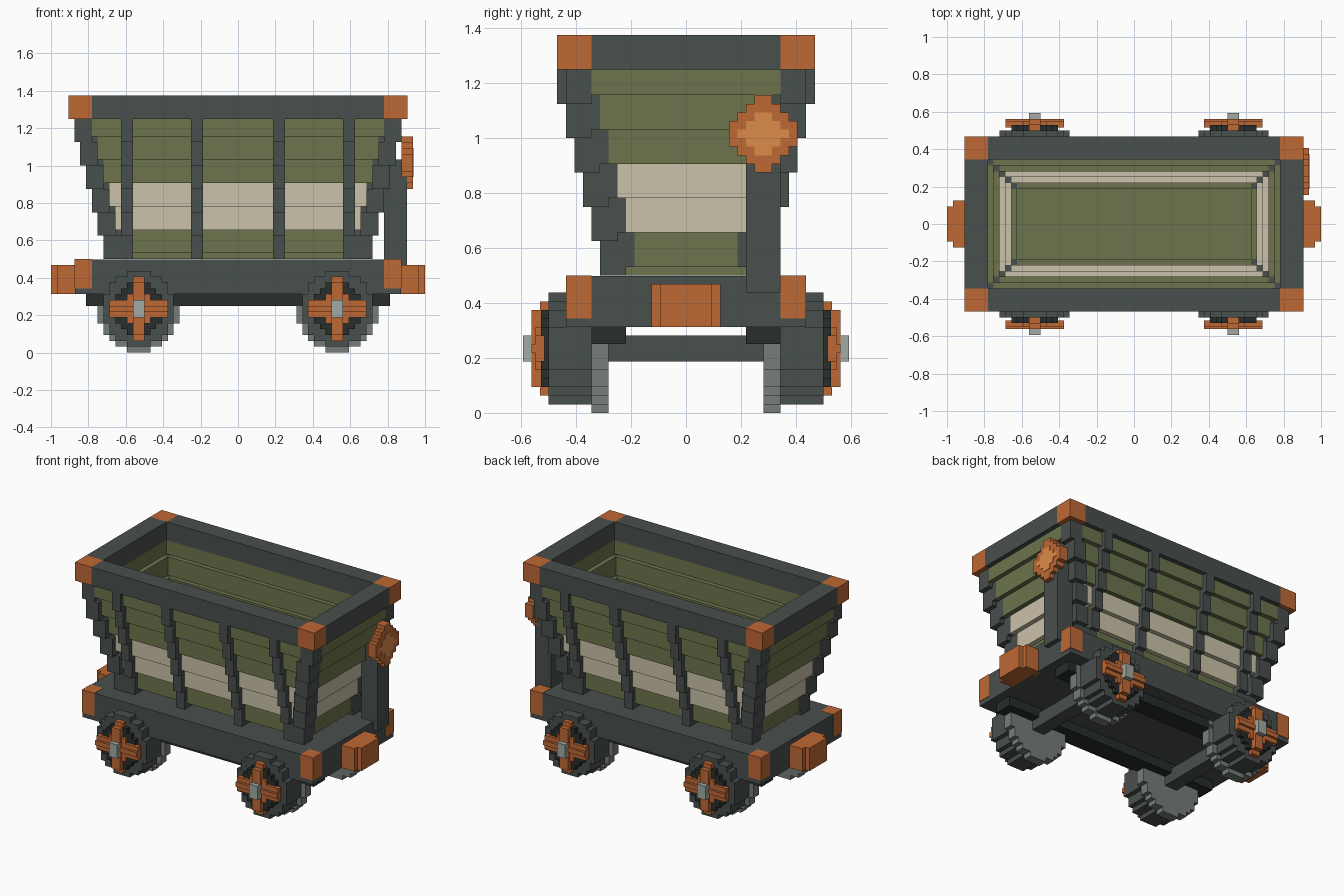
import bpy, bmesh, math

if "Cube" in bpy.data.objects:
    bpy.data.objects.remove(bpy.data.objects["Cube"])

V = 1 / 32  # block grid size; all numbers below are in grid units


def material(name, rgb):
    m = bpy.data.materials.new(name)
    m.diffuse_color = (*rgb, 1)
    m.use_nodes = True
    m.node_tree.nodes["Principled BSDF"].inputs["Base Color"].default_value = m.diffuse_color
    return m


IRON = material("slate_iron", (.066, .08, .076))
BLACK = material("dark_iron", (.021, .026, .025))
STEEL = material("steel", (.18, .205, .195))
PALE = material("pale_steel", (.36, .4, .37))
GREEN = material("green_paint", (.15, .175, .072))
CREAM = material("cream_paint", (.6, .54, .4))
COPPER = material("copper", (.52, .14, .035))
BRIGHT = material("bright_copper", (.72, .26, .065))


def blocks(name, mat, boxes):
    """One object made of boxes (x0, x1, y0, y1, z0, z1)."""
    bm = bmesh.new()
    for x0, x1, y0, y1, z0, z1 in boxes:
        vs = bmesh.ops.create_cube(bm, size=1)["verts"]
        for v in vs:
            v.co = (V * (x1 if v.co.x > 0 else x0),
                    V * (y1 if v.co.y > 0 else y0),
                    V * (z1 if v.co.z > 0 else z0))
    me = bpy.data.meshes.new(name)
    bm.to_mesh(me)
    bm.free()
    me.materials.append(mat)
    ob = bpy.data.objects.new(name, me)
    bpy.context.collection.objects.link(ob)
    return ob


def flip(b, sx, sy):
    x0, x1, y0, y1, z0, z1 = b
    if sx < 0:
        x0, x1 = -x1, -x0
    if sy < 0:
        y0, y1 = -y1, -y0
    return (x0, x1, y0, y1, z0, z1)


def four(boxes):
    return [flip(b, sx, sy) for b in boxes for sx in (1, -1) for sy in (1, -1)]


def ring(xi, xo, yi, yo, z0, z1):
    """Four boxes round a rectangular opening, corners left open."""
    return [(-xi, xi, yi, yo, z0, z1), (-xi, xi, -yo, -yi, z0, z1),
            (xi, xo, -yi, yi, z0, z1), (-xo, -xi, -yi, yi, z0, z1)]


def disc_rows(rows, shrink=0):
    """Stepped disc: half width and vertical offset of every row."""
    for i in range(rows):
        d = i - (rows - 1) / 2
        yield math.floor(math.sqrt((rows / 2 - shrink) ** 2 - d * d)), d


# Hopper: floor and flaring plank tiers with a cream band
blocks("hopper_floor", GREEN, [(-21, 21, -7, 7, 16, 17)])
green, cream, posts, stakes = [], [], [], []
levels = [17, 21, 25, 29, 33, 37, 40]
for i in range(6):
    z0, z1 = levels[i], levels[i + 1]
    tier = ring(20 + i, 23 + i, 6 + i, 9 + i, z0, z1)
    (cream if i in (1, 2) else green).extend(tier)
    posts.append((20 + i, 23 + i, 6 + i, 9 + i, z0, z1))
blocks("hopper_green_planks", GREEN, green)
blocks("hopper_cream_planks", CREAM, cream)

# Side stakes and corner posts, stepping outward as they rise
for i in range(6):
    for x in (6, 18):
        stakes.append((x, x + 2, 7 + i, 10 + i, 16 + 4 * i, 20 + 4 * i))
for k in range(12):
    xo, yo = 23 + k // 2, min(10 + k // 2, 14)
    posts.append((xo - 3, xo, yo - 3, yo, 16 + 2 * k, 18 + 2 * k))
blocks("side_stakes", IRON, four(stakes))
blocks("corner_posts", IRON, four(posts))

# Top rim with copper corners
blocks("top_rim", IRON, ring(25, 29, 11, 15, 40, 44))
blocks("rim_corners", COPPER, four([(25, 29, 11, 15, 40, 44)]))

# Chassis, corner caps, buffers and sills
blocks("chassis", IRON, [(-27.9, 27.9, -13.9, 13.9, 10, 15.95)])
blocks("chassis_corners", COPPER, four([(25, 28, 11, 14, 11, 16)]))
buffers = [(27, 31, -4, 4, 10, 15), (31, 32, -3, 3, 10, 15)]
blocks("buffers", COPPER, [flip(b, s, 1) for b in buffers for s in (1, -1)])
blocks("sills", BLACK, [flip((-26, 26, 7, 11, 8, 10), 1, s) for s in (1, -1)])

# Brake post with round copper handwheel on the right end
blocks("brake_post", IRON, [(25, 28.9, 7, 11, 14, 33)])
blocks("handwheel", COPPER, [(28, 29.9, 9 - w, 9 + w, 32 + d, 33 + d)
                             for w, d in disc_rows(9, .3)])
blocks("handwheel_centre", BRIGHT,
       [(29, 30, 6 + abs(d), 12 - abs(d), 32 + d, 33 + d) for d in range(-2, 3)])

# Axles and wheels
AX, AZ = 17, 7.5


def wheel_disc(rows, y0, y1):
    return four([(AX - w, AX + w, y0, y1, AZ + d - .5, AZ + d + .5)
                 for w, d in disc_rows(rows)])


def wheel_box(hx, hz, y0, y1):
    return four([(AX - hx, AX + hx, y0, y1, AZ - hz, AZ + hz)])


blocks("axles", IRON, [flip((AX - 1.5, AX + 1.5, -11, 11, 6, 9), s, 1) for s in (1, -1)])
blocks("wheel_flanges", STEEL, wheel_disc(15, 9, 11))
blocks("wheel_treads", IRON, wheel_disc(13, 11, 16))
blocks("wheel_faces", BLACK, wheel_disc(9, 15, 16.9))
blocks("wheel_spokes", COPPER,
       wheel_box(1, 5.5, 15.5, 17) + wheel_box(1, 4.5, 17, 18)
       + wheel_box(5, 1.5, 16.5, 17.5) + wheel_box(5, .5, 17.5, 18)
       + wheel_box(2, 2.5, 16.5, 17.5))
blocks("wheel_hubs", PALE, wheel_box(1, 1.5, 17, 19))
